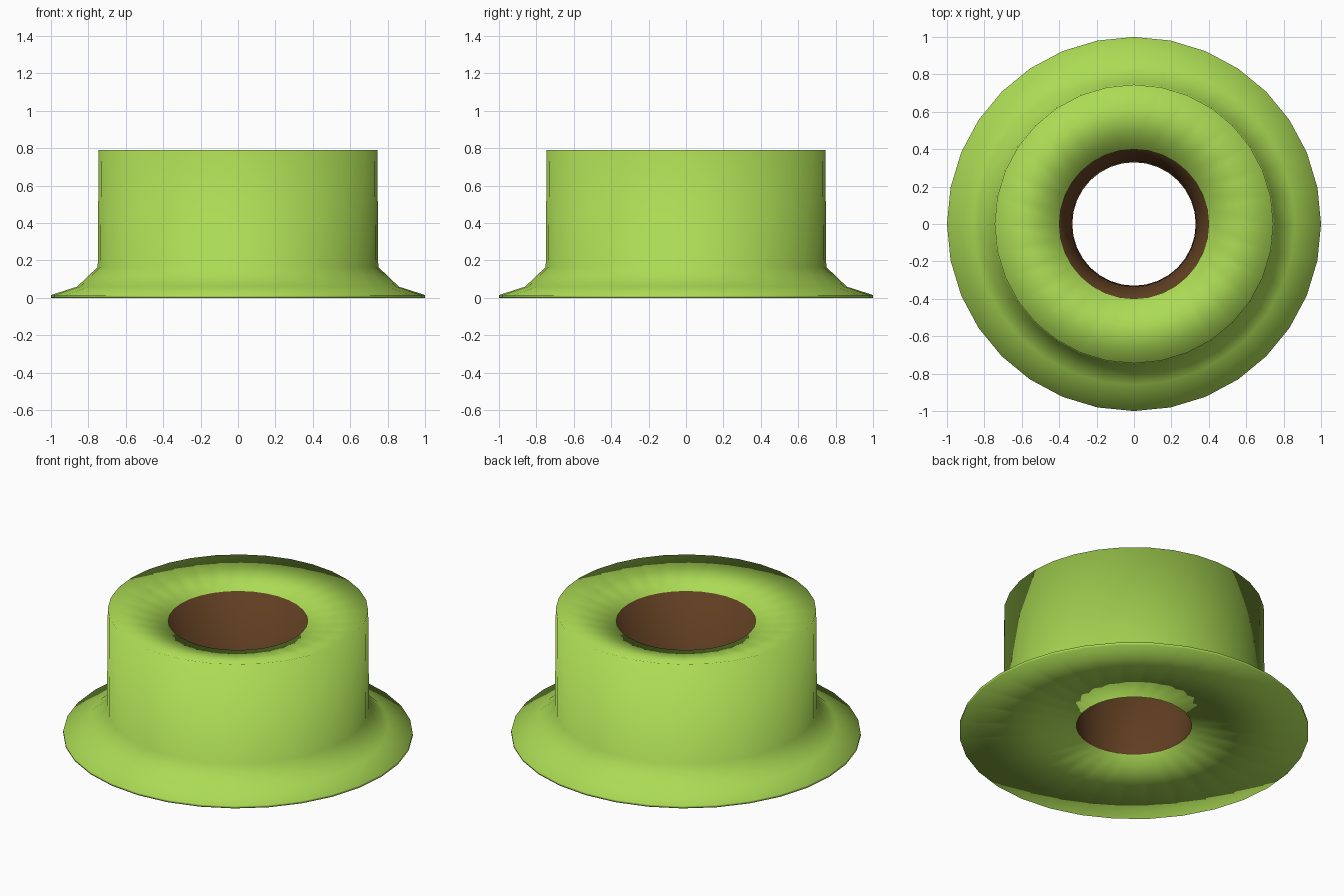
import bpy, bmesh, math

if "Cube" in bpy.data.objects:
    bpy.data.objects.remove(bpy.data.objects["Cube"])

SIDES = 32

def material(name, color):
    m = bpy.data.materials.new(name)
    m.diffuse_color = color
    m.use_nodes = True
    m.node_tree.nodes["Principled BSDF"].inputs["Base Color"].default_value = m.diffuse_color
    return m

# closed cross-section (radius, height): underside, flared flange, barrel, dished top, tapered bore
profile = [(0.33, 0.04), (1.0, 0.0), (1.0, 0.015), (0.86, 0.06), (0.75, 0.165),
           (0.745, 0.79), (0.4, 0.72), (0.337, 0.065)]
BORE_START = 6  # profile segments from here on line the bore

bm = bmesh.new()
rings = []
for r, z in profile:
    angles = [2 * math.pi * i / SIDES for i in range(SIDES)]
    rings.append([bm.verts.new((r * math.cos(a), r * math.sin(a), z)) for a in angles])

# skin the rings into a closed turned solid
for k in range(len(rings)):
    lower, upper = rings[k], rings[(k + 1) % len(rings)]
    for i in range(SIDES):
        j = (i + 1) % SIDES
        face = bm.faces.new((lower[i], lower[j], upper[j], upper[i]))
        face.smooth = True
        face.material_index = 1 if k >= BORE_START else 0
bmesh.ops.recalc_face_normals(bm, faces=bm.faces)

mesh = bpy.data.meshes.new("flanged_collar")
bm.to_mesh(mesh)
bm.free()
mesh.materials.append(material("green_body", (0.41, 0.71, 0.09, 1)))
mesh.materials.append(material("brown_bore", (0.12, 0.05, 0.016, 1)))
collar = bpy.data.objects.new("flanged_collar", mesh)
bpy.context.collection.objects.link(collar)
